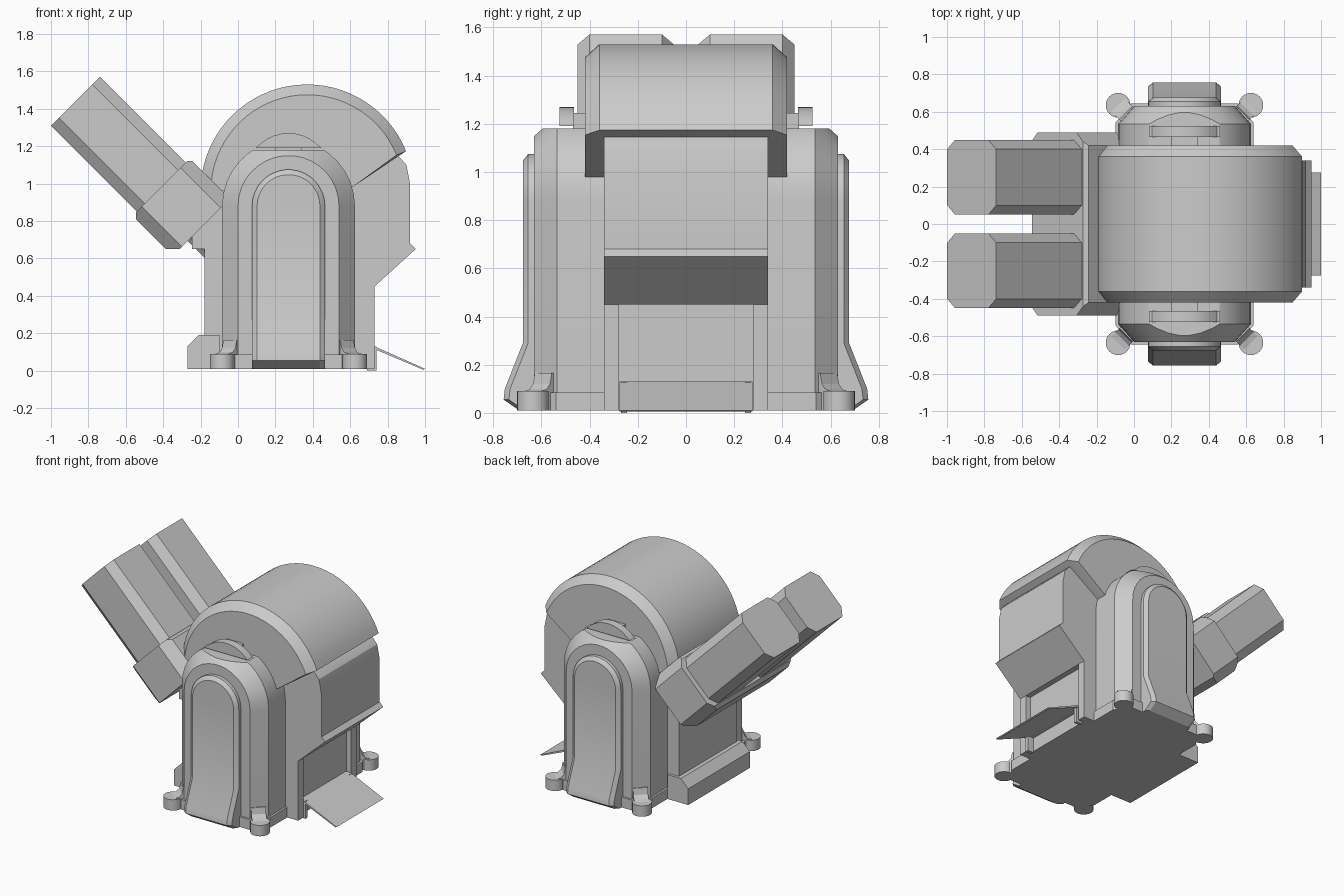
import bpy, bmesh, math
from mathutils import Vector

cube = bpy.data.objects.get("Cube")
if cube:
    bpy.data.objects.remove(cube, do_unlink=True)

grey = bpy.data.materials.new("plain_grey")
grey.use_nodes = True
GREY = (0.6, 0.6, 0.6, 1)
grey.diffuse_color = GREY
grey.node_tree.nodes["Principled BSDF"].inputs["Base Color"].default_value = GREY


def loft(name, rings, mirror=False, ladder=False, clips=()):
    """Bridge closed rings of points; caps are n-gons, or quad ladders for symmetric outlines."""
    bm = bmesh.new()
    loops = [[bm.verts.new(p) for p in ring] for ring in rings]
    n = len(loops[0])
    for a, b in zip(loops, loops[1:]):
        for i in range(n):
            j = (i + 1) % n
            bm.faces.new((a[i], a[j], b[j], b[i]))
    for cap in (loops[0], loops[-1]):
        if ladder:
            for i in range(n // 2 - 1):
                bm.faces.new((cap[i], cap[i + 1], cap[n - 2 - i], cap[n - 1 - i]))
        else:
            bm.faces.new(cap)
    for point, normal in clips:
        cut = bmesh.ops.bisect_plane(bm, geom=bm.verts[:] + bm.edges[:] + bm.faces[:],
                                     plane_co=point, plane_no=normal, clear_outer=True)
        edges = [e for e in cut["geom_cut"] if isinstance(e, bmesh.types.BMEdge)]
        bmesh.ops.holes_fill(bm, edges=edges, sides=0)
    bmesh.ops.recalc_face_normals(bm, faces=bm.faces[:])
    mesh = bpy.data.meshes.new(name)
    bm.to_mesh(mesh)
    bm.free()
    mesh.materials.append(grey)
    obj = bpy.data.objects.new(name, mesh)
    bpy.context.collection.objects.link(obj)
    if mirror:
        mod = obj.modifiers.new("mirror", 'MIRROR')
        mod.use_axis = (False, True, False)
    bpy.ops.object.select_all(action='DESELECT')
    obj.select_set(True)
    bpy.context.view_layer.objects.active = obj
    bpy.ops.object.shade_smooth_by_angle(angle=math.radians(22))
    return obj


def prism(name, profile, y0, y1, mirror=False):
    """Extrude an xz profile along y."""
    return loft(name, [[(x, y, z) for x, z in profile] for y in (y0, y1)], mirror)


def arc(cx, cz, r, start, end, steps):
    angles = [math.radians(start + (end - start) * i / steps) for i in range(steps + 1)]
    return [(cx + r * math.cos(t), cz + r * math.sin(t)) for t in angles]


# Main body with an overhanging bay on the +x side
prism("body", [(-0.18, 0.01), (0.69, 0.01), (0.69, 0.45), (0.73, 0.45), (0.95, 0.65),
               (0.92, 0.68), (0.92, 1.0), (0.9, 1.1), (0.865, 1.14), (0.6, 1.3),
               (0.0, 1.3), (-0.18, 1.0)], -0.34, 0.34)
prism("door_jamb", [(0.6, 0.01), (0.73, 0.01), (0.73, 0.46), (0.6, 0.46)], 0.28, 0.34, True)
prism("sill", [(-0.27, 0.01), (-0.1, 0.01), (-0.1, 0.19), (-0.21, 0.19), (-0.27, 0.13)],
      -0.36, 0.36)
prism("mount_base", [(-0.245, 0.65), (-0.1, 0.65), (-0.1, 1.0), (-0.245, 0.9)], -0.34, 0.34)

# Fold-down ramp and its brackets
prism("ramp", [(0.69, 0.13), (0.73, 0.13), (1.0, 0.01), (0.99, 0.005), (0.73, 0.115),
               (0.69, 0.115)], -0.275, 0.275)
prism("ramp_bracket", [(0.69, 0.0), (0.74, 0.0), (0.74, 0.13), (0.69, 0.13)],
      0.245, 0.27, True)


# Rounded roof cover with chamfered rims
def cover_ring(y, r):
    outline = arc(0.37, 0.96, r, 22, 178, 32) + [(-0.15, 0.96), (0.61, 0.98)]
    return [(x, y, z) for x, z in outline]


loft("roof_cover", [cover_ring(-0.42, 0.515), cover_ring(-0.36, 0.57),
                    cover_ring(0.36, 0.57), cover_ring(0.42, 0.515)])

# Arched side towers
TOWER_X, SPRING = 0.27, 0.88


def arch_ring(y, r, levels, flare=None):
    """Arch outline standing on z levels; flare pushes low levels outward."""
    flare = flare or {}
    curve = arc(TOWER_X, SPRING, r, 0, 180, 17)
    pts = [(TOWER_X + r, z) for z in levels] + curve + \
          [(TOWER_X - r, z) for z in reversed(levels)]
    return [(x, y + flare.get(z, 0), z) for x, z in pts]


loft("tower", [arch_ring(y, r, [0.01]) for y, r in ((0.3, 0.355), (0.535, 0.355), (0.63, 0.27))],
     True, True, clips=[((0, 0, 1.18), (0, 0, 1))])

# Tall hatch with a kicked-out foot
levels = [0.01, 0.055, 0.1, 0.29]
kick = {0.01: 0.015, 0.055: 0.08, 0.1: 0.075}
loft("hatch", [arch_ring(0.6, 0.195, levels), arch_ring(0.655, 0.195, levels, kick),
               arch_ring(0.677, 0.168, levels, kick)], True, True)

# Skirt around the tower foot
skirt = [(-0.37, 0.3), (-0.37, 0.54), (-0.285, 0.645), (0.285, 0.645), (0.37, 0.54), (0.37, 0.3)]
loft("tower_skirt", [[(TOWER_X + x, y, z) for x, y in skirt] for z in (0.01, 0.085)], True)

# Segment-shaped cap on a short shaft above each tower
prism("tower_cap", [(0.08, 1.19)] + arc(0.27, 1.04, 0.23, 139, 41, 10) + [(0.46, 1.19)],
      0.465, 0.525, True)
prism("cap_shaft", [(0.2, 1.17), (0.34, 1.17), (0.34, 1.245), (0.2, 1.245)], 0.4, 0.47, True)

# Feet: round pads with a flared arm running into the tower corners
for side, label in ((-1, "right"), (1, "left")):
    centre = Vector((TOWER_X + side * 0.355, 0.635, 0))
    pad = arc(centre.x, centre.y, 0.066, 0, 345, 23)
    loft("foot_pad_" + label, [[(x, y, z) for x, y in pad] for z in (0.01, 0.09)], True)
    inward = Vector((-side, -1, 0)).normalized()
    across = Vector((-inward.y, inward.x, 0))
    profile = [(0, 0.01), (0.13, 0.01), (0.13, 0.165), (0.06, 0.165), (0.05, 0.12),
               (0.03, 0.098), (0, 0.09)]
    loft("foot_arm_" + label,
         [[centre + inward * d + across * w + Vector((0, 0, z)) for d, z in profile]
          for w in (-0.05, 0.05)], True)


# Twin barrels raised at 45 degrees toward -x
def octagon(a, y0, y1, b0, b1, cy, cb):
    """Chamfered rectangle at distance a along the barrel axis."""
    pts = [(y0, b0 + cb), (y0, b1 - cb), (y0 + cy, b1), (y1 - cy, b1),
           (y1, b1 - cb), (y1, b0 + cb), (y1 - cy, b0), (y0 + cy, b0)]
    k = math.sqrt(0.5)
    return [((b - a) * k, y, (a + b) * k) for y, b in pts]


loft("barrel", [octagon(a, 0.05, 0.45, 0.219, 0.59, 0.05, 0.06) for a in (0.9, 1.632)], True)
loft("barrel_collar", [octagon(a, -0.49, 0.49, 0.187, 0.62, 0.07, 0.07) for a in (0.68, 0.985)],
     clips=[((0, 0, 0.65), (0, 0, -1)), ((-0.545, 0, 0), (-1, 0, 0)), ((0, 0, 1.12), (0, 0, 1))])
loft("barrel_neck", [octagon(a, -0.34, 0.34, 0.3, 0.56, 0.05, 0.05) for a in (0.45, 0.7)])
